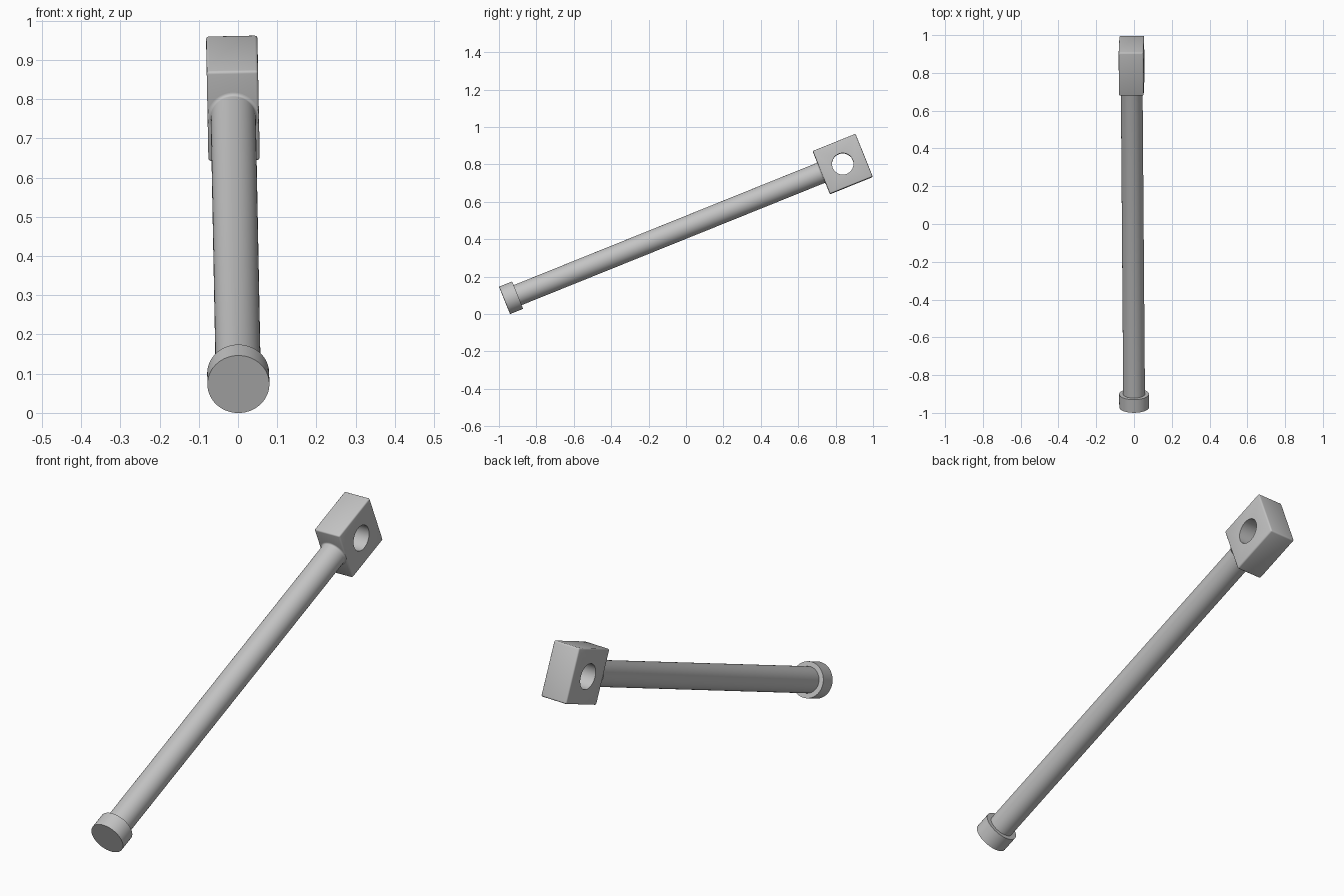
import bpy, bmesh, math
from mathutils import Matrix, Vector

cube = bpy.data.objects.get("Cube")
if cube:
    bpy.data.objects.remove(cube, do_unlink=True)

# One grey for every part
GREY = (0.55, 0.55, 0.55, 1)
grey = bpy.data.materials.new("light_grey")
grey.use_nodes = True
grey.diffuse_color = GREY
grey.node_tree.nodes["Principled BSDF"].inputs["Base Color"].default_value = GREY

# Leaning frame: local z runs along the rod, local x goes through the eye
base = Vector((0.001, -0.97, 0.073))
eye = Vector((-0.013, 0.838, 0.802))
along = (eye - base).normalized()
side = Vector((0.018, 0.374, -0.927)).cross(along).normalized()
across = along.cross(side)
frame = Matrix.Translation(base) @ Matrix((side, across, along)).transposed().to_4x4()
LENGTH = (eye - base).length

BLOCK, THICK = 0.247, 0.131
ROD_R, CAP_R, CAP_H, HOLE_R, FILLET = 0.0575, 0.079, 0.075, 0.0575, 0.008
rod_end = LENGTH - BLOCK / 2


def add_object(name, bm):
    mesh = bpy.data.meshes.new(name)
    bmesh.ops.recalc_face_normals(bm, faces=bm.faces)
    bm.to_mesh(mesh)
    bm.free()
    mesh.materials.append(grey)
    obj = bpy.data.objects.new(name, mesh)
    bpy.context.collection.objects.link(obj)
    obj.matrix_world = frame
    return obj


def activate(obj):
    bpy.ops.object.select_all(action='DESELECT')
    obj.select_set(True)
    bpy.context.view_layer.objects.active = obj


def smooth(obj):
    activate(obj)
    bpy.ops.object.shade_smooth_by_angle(angle=math.radians(40))


def lathe(name, profile, steps=64):
    bm = bmesh.new()
    verts = [bm.verts.new((r, 0, z)) for r, z in profile]
    edges = [bm.edges.new(pair) for pair in zip(verts, verts[1:])]
    bmesh.ops.spin(bm, geom=verts + edges, cent=(0, 0, 0), axis=(0, 0, 1),
                   angle=math.tau, steps=steps)
    bmesh.ops.remove_doubles(bm, verts=bm.verts, dist=1e-5)
    return add_object(name, bm)


# End cap
smooth(lathe("end_cap", [(0, 0), (CAP_R, 0), (CAP_R, CAP_H), (0, CAP_H)]))

# Rod, flaring into the eye block with a small fillet
flare = [(ROD_R + FILLET * (1 - math.cos(t)), rod_end - FILLET * (1 - math.sin(t)))
         for t in (math.pi / 2 * i / 5 for i in range(6))]
smooth(lathe("rod", [(0, CAP_H), (ROD_R, CAP_H)] + flare + [(0, rod_end)]))

# Eye block with softened edges
bm = bmesh.new()
bmesh.ops.create_cube(bm, size=1, matrix=Matrix.Translation((0, 0, LENGTH))
                      @ Matrix.Diagonal((THICK, BLOCK, BLOCK, 1)))
bmesh.ops.bevel(bm, geom=bm.edges[:], offset=0.007, segments=3, profile=0.5,
                affect='EDGES')
block = add_object("eye_block", bm)

# Round hole through the block
bm = bmesh.new()
bmesh.ops.create_cone(bm, cap_ends=True, segments=64, radius1=HOLE_R, radius2=HOLE_R,
                      depth=THICK * 2, matrix=Matrix.Translation((0, 0, LENGTH))
                      @ Matrix.Rotation(math.pi / 2, 4, 'Y'))
cutter = add_object("hole_cutter", bm)
cutter.hide_render = True
cut = block.modifiers.new("hole", 'BOOLEAN')
cut.operation, cut.object, cut.solver = 'DIFFERENCE', cutter, 'EXACT'
bpy.context.view_layer.update()
activate(block)
bpy.ops.object.modifier_apply(modifier=cut.name)
bpy.data.objects.remove(cutter, do_unlink=True)
smooth(block)
